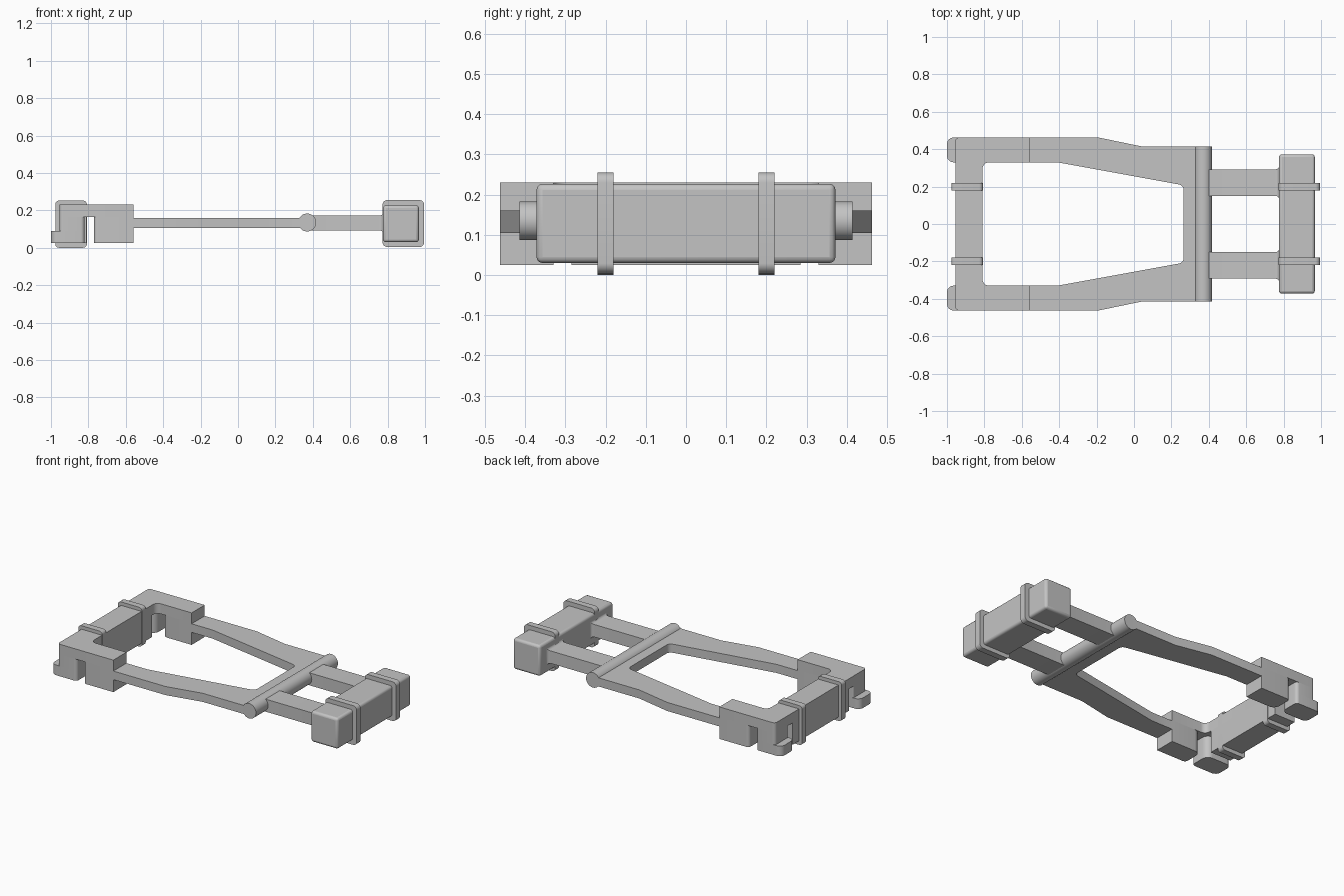
import bpy, bmesh, math
from mathutils import Vector

cube = bpy.data.objects.get("Cube")
if cube:
    bpy.data.objects.remove(cube, do_unlink=True)

grey = bpy.data.materials.new("plain_grey")
grey.use_nodes = True
GREY = (0.55, 0.55, 0.55, 1)
grey.diffuse_color = GREY
grey.node_tree.nodes["Principled BSDF"].inputs["Base Color"].default_value = GREY


def finish(name, bm):
    bmesh.ops.recalc_face_normals(bm, faces=bm.faces[:])
    mesh = bpy.data.meshes.new(name)
    bm.to_mesh(mesh)
    bm.free()
    mesh.materials.append(grey)
    obj = bpy.data.objects.new(name, mesh)
    bpy.context.collection.objects.link(obj)
    bpy.ops.object.select_all(action='DESELECT')
    obj.select_set(True)
    bpy.context.view_layer.objects.active = obj
    bpy.ops.object.shade_smooth_by_angle(angle=math.radians(35))
    return obj


def rounded(points, steps=6):
    """Outline from (u, v, radius) corners, each filleted by its radius."""
    out = []
    for i, (u, v, r) in enumerate(points):
        p = Vector((u, v))
        if r == 0:
            out.append(p)
            continue
        a = (Vector(points[i - 1][:2]) - p).normalized()
        b = (Vector(points[(i + 1) % len(points)][:2]) - p).normalized()
        half = a.angle(b) / 2
        centre = p + (a + b).normalized() * (r / math.sin(half))
        start = p + a * (r / math.tan(half)) - centre
        end = p + b * (r / math.tan(half)) - centre
        for k in range(steps + 1):
            t = k / steps
            out.append(centre + (start * (1 - t) + end * t).normalized() * r)
    return out


def prism(name, points, low, high, axis='z'):
    """Extrude a filleted outline along z, or an x-z outline along y."""
    bm = bmesh.new()
    outline = rounded(points)

    def place(p, h):
        return (p.x, p.y, h) if axis == 'z' else (p.x, h, p.y)
    base = bm.faces.new([bm.verts.new(place(p, low)) for p in outline])
    move = (0, 0, high - low) if axis == 'z' else (0, high - low, 0)
    new = bmesh.ops.extrude_face_region(bm, geom=[base], use_keep_orig=True)
    bmesh.ops.translate(bm, vec=move,
                        verts=[e for e in new["geom"] if isinstance(e, bmesh.types.BMVert)])
    return finish(name, bm)


def rect(u0, u1, v0, v1, r=0):
    return [(u0, v0, r), (u1, v0, r), (u1, v1, r), (u0, v1, r)]


def soften(obj, width):
    mod = obj.modifiers.new("soft_edges", 'BEVEL')
    mod.width = width
    mod.segments = 3
    mod.limit_method = 'ANGLE'
    mod.angle_limit = math.radians(50)


def both_sides(half):
    """Complete a half outline by reflecting it across y = 0."""
    return half + [(x, -y, r) for x, y, r in reversed(half)]


# Tapered centre frame, open at the rear
outer = [(0.37, 0.415, 0), (0.04, 0.415, 0), (-0.19, 0.4625, 0), (-0.56, 0.4625, 0)]
inner = [(-0.56, 0.33, 0), (-0.41, 0.33, 0), (0.265, 0.207, 0.03)]
prism("centre_frame", both_sides(outer + inner), 0.105, 0.16)

# Hinge rod across the frame
bm = bmesh.new()
bmesh.ops.create_cone(bm, cap_ends=True, segments=40, radius1=0.048, radius2=0.048, depth=0.83)
for v in bm.verts:
    v.co = (v.co.x + 0.37, v.co.z, v.co.y + 0.135)
finish("hinge_rod", bm)

# Rear U-shaped top and its crossbar
prism("rear_yoke", both_sides([(-0.955, 0.4625, 0.02), (-0.56, 0.4625, 0),
                               (-0.56, 0.33, 0), (-0.81, 0.33, 0.035)][::-1]),
      0.165, 0.23)
prism("rear_crossbar", rect(-0.955, -0.81, -0.285, 0.285), 0.025, 0.165)

# Front crossbar
soften(prism("front_crossbar", rect(0.775, 0.967, 0.03, 0.227), -0.372, 0.372, 'y'), 0.015)


def arm(name, s):
    """Front arm that flares where it meets the crossbar."""
    bm = bmesh.new()
    rings = []
    flare = [(0.38, 0)]
    for k in range(6):
        a = k / 5 * math.pi / 2
        flare.append((0.757 + 0.02 * math.sin(a), 0.02 * (1 - math.cos(a))))
    for x, g in flare:
        y0, y1, z0, z1 = 0.15 - g, 0.2925 + g, 0.092 - g, 0.172 + g
        rings.append([bm.verts.new((x, s * y, z))
                      for y, z in ((y0, z0), (y1, z0), (y1, z1), (y0, z1))])
    for a, b in zip(rings, rings[1:]):
        for i in range(4):
            j = (i + 1) % 4
            bm.faces.new((a[i], a[j], b[j], b[i]))
    bm.faces.new(rings[0])
    bm.faces.new(rings[-1])
    finish(name, bm)


# Paired parts
for side, s in (("left", 1), ("right", -1)):
    arm(side + "_front_arm", s)
    y_in, y_out = s * 0.33, s * 0.4625
    # Foot under the yoke leg, rounded on its slot side and inner side
    prism(side + "_yoke_foot", [(-0.77, y_in, 0.04), (-0.56, y_in, 0),
                                (-0.56, y_out, 0), (-0.77, y_out, 0.02)], 0.025, 0.165)
    # Rear corner post with a low toe
    prism(side + "_rear_post", [(-0.955, y_in, 0.01), (-0.82, y_in, 0.04),
                                (-0.82, y_out, 0.02), (-0.955, y_out, 0.02)], 0.09, 0.165)
    prism(side + "_rear_toe", [(-1.0, y_in, 0.035), (-0.82, y_in, 0.04),
                               (-0.82, y_out, 0.02), (-1.0, y_out, 0.035)], 0.025, 0.09)
    # Straps around both crossbars
    y0, y1 = s * 0.2 - 0.02, s * 0.2 + 0.02
    prism(side + "_front_strap", rect(0.773, 0.995, 0.004, 0.255, 0.025), y0, y1, 'y')
    prism(side + "_rear_strap", rect(-0.977, -0.808, 0.0, 0.252, 0.02), y0, y1, 'y')
